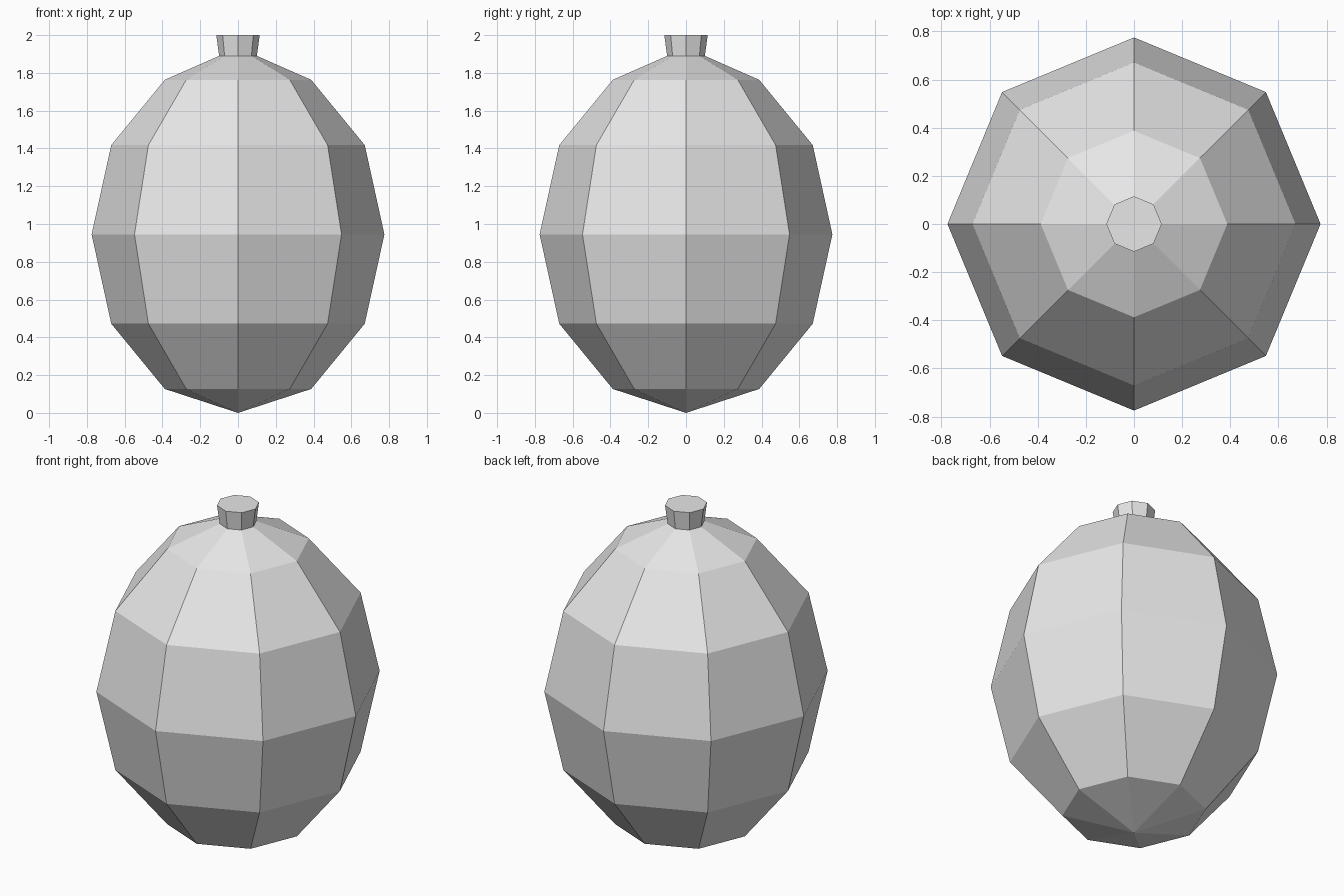
import bpy, bmesh, math

cube = bpy.data.objects.get("Cube")
if cube:
    bpy.data.objects.remove(cube, do_unlink=True)

SIDES = 8
BODY_RADIUS = 0.775
BODY_HALF = 0.945      # half height of the egg-shaped body
NECK_RADIUS = 0.1

grey = bpy.data.materials.new("light_grey")
grey.use_nodes = True
grey.diffuse_color = (0.8, 0.8, 0.8, 1)
grey.node_tree.nodes["Principled BSDF"].inputs["Base Color"].default_value = (0.8, 0.8, 0.8, 1)


def lathe(name, profile, cap_top):
    """Turn (radius, z) points into a faceted solid; radius 0 makes a tip."""
    bm = bmesh.new()
    rings = []
    for r, z in profile:
        count = SIDES if r else 1
        rings.append([bm.verts.new((r * math.cos(math.tau * i / SIDES),
                                    r * math.sin(math.tau * i / SIDES), z))
                      for i in range(count)])
    for low, high in zip(rings, rings[1:]):
        for i in range(SIDES):
            j = (i + 1) % SIDES
            if len(low) == 1:
                bm.faces.new((low[0], high[j], high[i]))
            else:
                bm.faces.new((low[i], low[j], high[j], high[i]))
    if cap_top:
        bm.faces.new(rings[-1])
    mesh = bpy.data.meshes.new(name)
    bm.to_mesh(mesh)
    bm.free()
    mesh.materials.append(grey)
    obj = bpy.data.objects.new(name, mesh)
    bpy.context.collection.objects.link(obj)
    return obj


# Egg-shaped body: pointed bottom, six bands, open at the neck
body = [(0, 0)]
for k in range(1, 6):
    a = math.pi * k / 6
    body.append((BODY_RADIUS * math.sin(a), BODY_HALF * (1 - math.cos(a))))
body.append((NECK_RADIUS, 2 * BODY_HALF))
lathe("body", body, False)

# Short flared stub closing the neck
lathe("neck_cap", [(NECK_RADIUS, 2 * BODY_HALF), (0.115, 2.0)], True)
